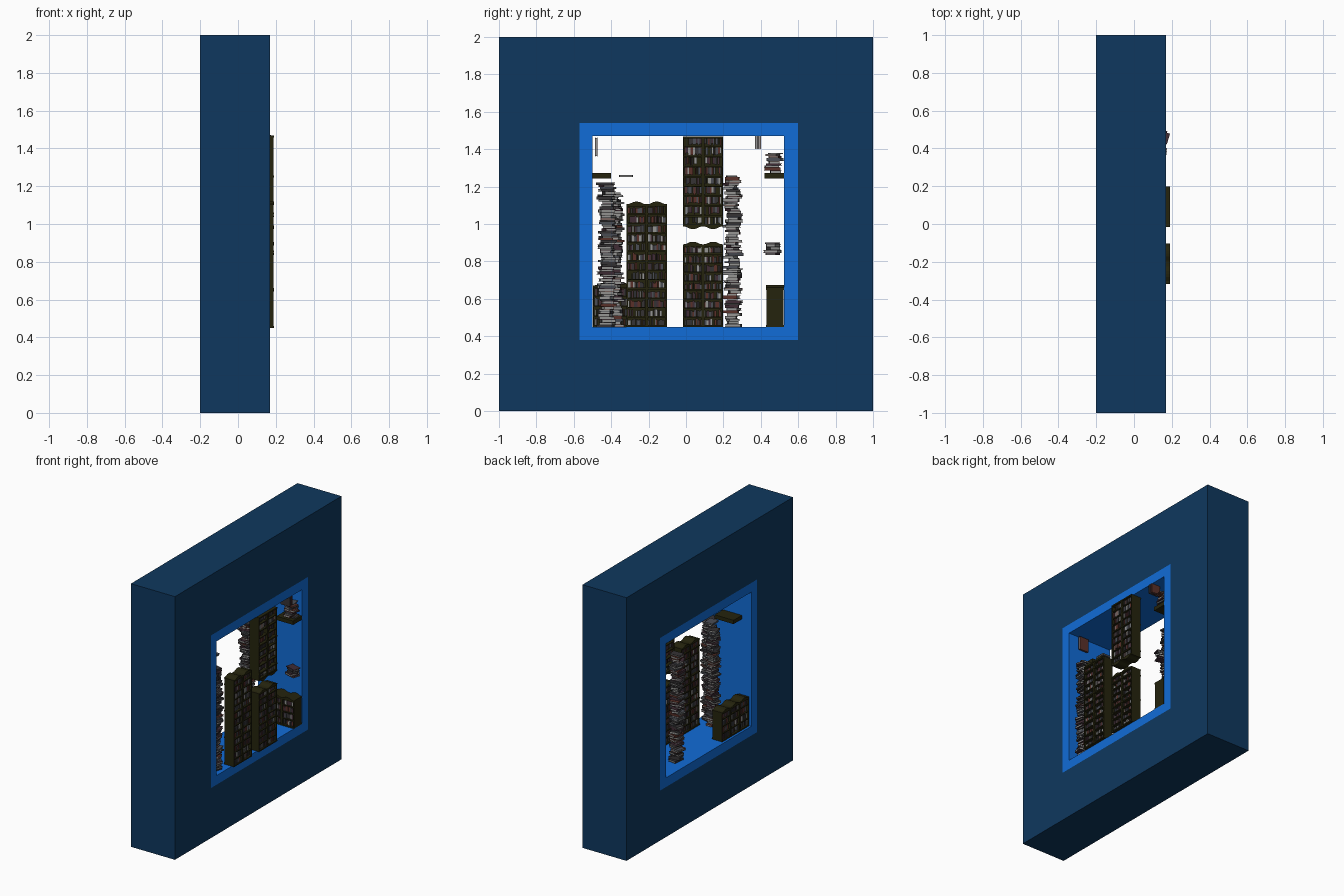
import bpy, bmesh, math, random
from mathutils import Matrix, Vector

if "Cube" in bpy.data.objects:
    bpy.data.objects.remove(bpy.data.objects["Cube"])

random.seed(7)


def material(name, rgb):
    m = bpy.data.materials.new(name)
    m.diffuse_color = (*rgb, 1)
    m.use_nodes = True
    m.node_tree.nodes["Principled BSDF"].inputs["Base Color"].default_value = m.diffuse_color
    return m


MATS = [material("navy", (0.0045, 0.039, 0.112)),
        material("bright blue", (0.0055, 0.15, 0.68)),
        material("dark olive wood", (0.018, 0.017, 0.004)),
        material("page grey", (0.30, 0.30, 0.29)),
        material("charcoal cover", (0.035, 0.032, 0.034)),
        material("plum cover", (0.05, 0.025, 0.035)),
        material("red brown cover", (0.10, 0.03, 0.022)),
        material("slate cover", (0.07, 0.075, 0.09))]
NAVY, BLUE, WOOD, PAGE = 0, 1, 2, 3
COVERS = [4, 4, 5, 6, 7]


def finish(name, bm):
    bmesh.ops.recalc_face_normals(bm, faces=bm.faces)
    me = bpy.data.meshes.new(name)
    bm.to_mesh(me)
    bm.free()
    for m in MATS:
        me.materials.append(m)
    ob = bpy.data.objects.new(name, me)
    bpy.context.collection.objects.link(ob)
    return ob


def box(bm, lo, hi, mat, mx=Matrix()):
    lo, hi = Vector(lo), Vector(hi)
    m = mx @ Matrix.Translation((lo + hi) / 2) @ Matrix.Diagonal((*(hi - lo), 1))
    for v in bmesh.ops.create_cube(bm, size=1, matrix=m)["verts"]:
        for f in v.link_faces:
            f.material_index = mat


# Square block with a through window and a flush blue trim on both faces
def frame():
    bm = bmesh.new()
    outer, trim, inner = (-1, 1, 0, 2), (-.57, .6, .38, 1.54), (-.5, .525, .45, 1.47)
    rows = [(outer, .17), (trim, .17), (inner, .17), (inner, -.2), (trim, -.2), (outer, -.2)]
    loops = [[bm.verts.new((x, y, z)) for y, z in ((r[0], r[2]), (r[1], r[2]), (r[1], r[3]), (r[0], r[3]))]
             for r, x in rows]
    for i in range(6):
        a, b = loops[i], loops[(i + 1) % 6]
        for k in range(4):
            f = bm.faces.new((a[k], a[(k + 1) % 4], b[(k + 1) % 4], b[k]))
            f.material_index = BLUE if i in (1, 2, 3) else NAVY
    finish("window_block", bm)


# Bookcase: local x = width, local y = depth, open on both sides
def bookcase(name, mx, cols, height, w=.108, d=.08):
    bm = bmesh.new()
    h = height - .02
    rows = max(4, round(h / .051))
    step = h / rows
    t = .007
    for c in range(cols):
        x0, x1 = c * w, (c + 1) * w
        for x in (x0, x1 - t):
            box(bm, (x, -d / 2, 0), (x + t, d / 2, h), WOOD, mx)
        for r in range(rows + 1):
            z = min(r * step, h - t)
            big = .003 if r % 4 == 0 else 0
            box(bm, (x0, -d / 2 - big, z), (x1, d / 2 + big, z + t + big), WOOD, mx)
        # centre divider
        box(bm, (x0 + t, -.003, 0), (x1 - t, .003, h), WOOD, mx)
        # rows of upright books
        for r in range(rows):
            x = x0 + t + .001
            while x < x1 - t - .006:
                bw = min(random.uniform(.006, .014), x1 - t - x)
                bh = (step - t) * random.uniform(.65, .92)
                dd = d / 2 - random.uniform(.006, .014)
                mat = PAGE if random.random() < .14 else random.choice(COVERS)
                if random.random() > .07:
                    box(bm, (x, -dd, r * step + t), (x + bw - .001, dd, r * step + t + bh), mat, mx)
                x += bw
        # humped crown
        prof = [(0, 0), (1, 0), (1, .006), (.85, .008), (.65, .018), (.5, .02), (.35, .018), (.15, .008), (0, .006)]
        sides = [[bm.verts.new(mx @ Vector((x0 + u * w, y, h + v))) for u, v in prof]
                 for y in (-d / 2 - .003, d / 2 + .003)]
        n = len(prof)
        fs = [bm.faces.new(s) for s in sides]
        fs += [bm.faces.new((sides[0][i], sides[0][(i + 1) % n], sides[1][(i + 1) % n], sides[1][i]))
               for i in range(n)]
        for f in fs:
            f.material_index = WOOD
    finish(name, bm)


# One flat book: two cover boards, spine, page block
def book(bm, mx, l, w, t):
    c = random.choice(COVERS)
    e = min(.002, t * .2)
    box(bm, (-l / 2, -w / 2, 0), (l / 2, w / 2, e), c, mx)
    box(bm, (-l / 2, -w / 2, t - e), (l / 2, w / 2, t), c, mx)
    box(bm, (-l / 2, -w / 2, e), (l / 2, -w / 2 + e, t - e), c, mx)
    box(bm, (-l / 2 + .003, -w / 2 + e, e), (l / 2 - .003, w / 2 - .003, t - e), PAGE, mx)


def stack(name, x, y, z0, z1, size=.085, wobble=.011):
    bm = bmesh.new()
    z = z0
    while z < z1 - .006:
        t = min(random.uniform(.009, .017), z1 - z)
        m = (Matrix.Translation((x + random.uniform(-wobble, wobble), y + random.uniform(-wobble, wobble), z))
             @ Matrix.Rotation(random.choice((0, 1, 2, 3)) * math.pi / 2 + random.uniform(-.4, .4), 4, 'Z'))
        book(bm, m, size * random.uniform(.85, 1.05), size * random.uniform(.62, .8), t)
        z += t
    finish(name, bm)


def board(name, lo, hi):
    bm = bmesh.new()
    box(bm, lo, hi, WOOD)
    finish(name, bm)


def upright_book(name, lo, hi, mat):
    bm = bmesh.new()
    lo, hi = Vector(lo), Vector(hi)
    e = (hi.y - lo.y) * .25
    box(bm, lo, (hi.x, lo.y + e, hi.z), mat)
    box(bm, (lo.x, hi.y - e, lo.z), hi, mat)
    box(bm, (lo.x + .003, lo.y + e, lo.z + .003), (hi.x - .003, hi.y - e, hi.z - .003), PAGE)
    finish(name, bm)


frame()


def facing_x(x, y, z):
    return Matrix.Translation((x, y, z)) @ Matrix.Rotation(math.pi / 2, 4, 'Z')


# Bookcases on the sill, on the ceiling and against the walls
bookcase("tall_bookcase", facing_x(.148, -.318, .45), 2, .67)
bookcase("middle_bookcase", facing_x(.148, -.017, .45), 2, .455)
bookcase("hanging_bookcase", facing_x(.148, .199, 1.468) @ Matrix.Rotation(math.pi, 4, 'Y'), 2, .495)
bookcase("low_bookcase", facing_x(-.14, -.498, .45), 3, .235)
bookcase("side_bookcase", Matrix.Translation((-.04, .475, .45)), 2, .225, w=.105, d=.09)

# Book piles
stack("left_book_stack", .10, -.42, .45, 1.225)
stack("left_leaning_stack", .04, -.38, .45, 1.175, size=.08)
stack("right_book_stack", -.10, .25, .45, 1.26)
stack("floating_book_pile", .14, .46, .835, .9)
stack("shelf_book_pile", .12, .47, 1.272, 1.38)
stack("single_floating_book", .01, -.32, 1.25, 1.262, wobble=.003)

# Wall shelves
board("right_wall_shelf", (.03, .42, 1.243), (.17, .525, 1.272))
board("left_wall_shelf", (-.12, -.5, 1.243), (.04, -.4, 1.272))

# Books hanging from the ceiling
upright_book("red_hanging_book", (.015, -.486, 1.36), (.095, -.473, 1.462), 6)
for i in range(3):
    upright_book("ceiling_book_%d" % (i + 1), (.10, .368 + i * .012, 1.402), (.175, .378 + i * .012, 1.47), COVERS[i + 1])
